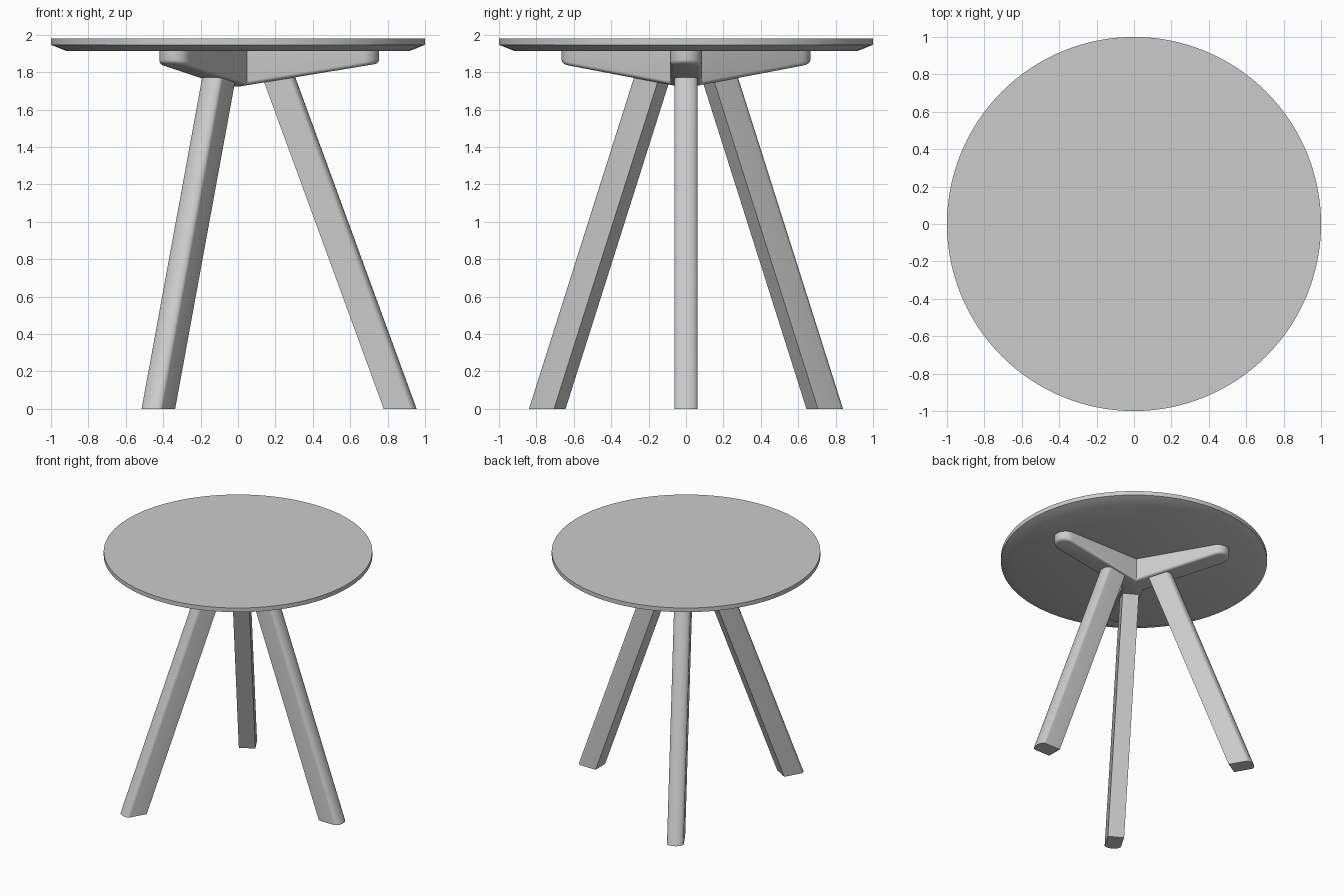
import bpy, bmesh
from math import sin, cos, pi, radians, sqrt
from mathutils import Matrix

cube = bpy.data.objects.get("Cube")
if cube:
    bpy.data.objects.remove(cube)

grey = bpy.data.materials.new("plain_grey")
grey.use_nodes = True
colour = (0.6, 0.6, 0.6, 1)
grey.diffuse_color = colour
grey.node_tree.nodes["Principled BSDF"].inputs["Base Color"].default_value = colour


def finish(name, bm):
    """Turn a bmesh into a smooth-shaded object with sharp edges kept."""
    bmesh.ops.recalc_face_normals(bm, faces=bm.faces)
    mesh = bpy.data.meshes.new(name)
    bm.to_mesh(mesh)
    bm.free()
    mesh.materials.append(grey)
    obj = bpy.data.objects.new(name, mesh)
    bpy.context.collection.objects.link(obj)
    bpy.ops.object.select_all(action='DESELECT')
    obj.select_set(True)
    bpy.context.view_layer.objects.active = obj
    bpy.ops.object.shade_smooth_by_angle(angle=radians(30))
    return obj


def loft(bm, rings):
    """Skin closed rings of points; return the vertex rings."""
    rows = [[bm.verts.new(p) for p in ring] for ring in rings]
    for a, b in zip(rows, rows[1:]):
        n = len(a)
        for i in range(n):
            bm.faces.new((a[i], a[(i + 1) % n], b[(i + 1) % n], b[i]))
    return rows


# Round top with a chamfered underside
SIDES = 128
bm = bmesh.new()
profile = [(1, 1.98), (1, 1.946), (0.915, 1.912)]
rows = loft(bm, [[(r * cos(2 * pi * i / SIDES), r * sin(2 * pi * i / SIDES), z)
                  for i in range(SIDES)] for r, z in profile])
bm.faces.new(rows[0])
bm.faces.new(rows[-1])
finish("table_top", bm)

# Three-armed bracket with sloping, rounded underside
REACH, WIDTH, FILLET, ARC = 0.67, 0.085, 0.022, 16


def bracket_ring(w, z):
    """Y-shaped outline; z is a function of distance along the arm."""
    points = []
    for k in range(3):
        turn = Matrix.Rotation(k * 2 * pi / 3, 3, 'Z')
        arm = [(w / sqrt(3), -w)]
        for i in range(ARC + 1):
            a = -pi / 2 + pi * i / ARC
            arm.append((REACH + w * cos(a), w * sin(a)))
        points += [turn @ Matrix.Translation((x, y, z(x))).to_translation()
                   for x, y in arm]
    return points


def underside(r):
    return 1.722 + 0.165 * r


bm = bmesh.new()
rings = [bracket_ring(WIDTH, lambda r: 1.915)]
for step in range(6):
    a = pi / 2 * step / 5
    rings.append(bracket_ring(WIDTH - FILLET * (1 - cos(a)),
                              lambda r: underside(r) + FILLET * (1 - sin(a))))
rows = loft(bm, rings)
bm.faces.new(rows[0])
bottom, per_arm = rows[-1], ARC + 2
centre = bm.verts.new((0, 0, underside(0)))
for k in range(3):
    arm = [bottom[(k * per_arm + i) % len(bottom)] for i in range(per_arm + 1)]
    bm.faces.new([centre] + arm)
finish("support_bracket", bm)

# Splayed legs: flat inside and sides, rounded outer face
HALF, INNER, SHOULDER, CROWN, TOP, LEAN = 0.062, 0.779, 0.917, 0.038, 1.87, 0.366
section = [(INNER, -HALF)]
for i in range(17):
    a = -pi / 2 + pi * i / 16
    section.append((SHOULDER + CROWN * cos(a), HALF * sin(a)))
section.append((INNER, HALF))

for k, name in enumerate(("left_leg", "back_right_leg", "front_right_leg")):
    bm = bmesh.new()
    rows = loft(bm, [[(x - LEAN * z, y, z) for x, y in section] for z in (0, TOP)])
    bm.faces.new(rows[0])
    bm.faces.new(rows[-1])
    bmesh.ops.rotate(bm, verts=bm.verts, matrix=Matrix.Rotation(k * 2 * pi / 3, 3, 'Z'))
    finish(name, bm)
